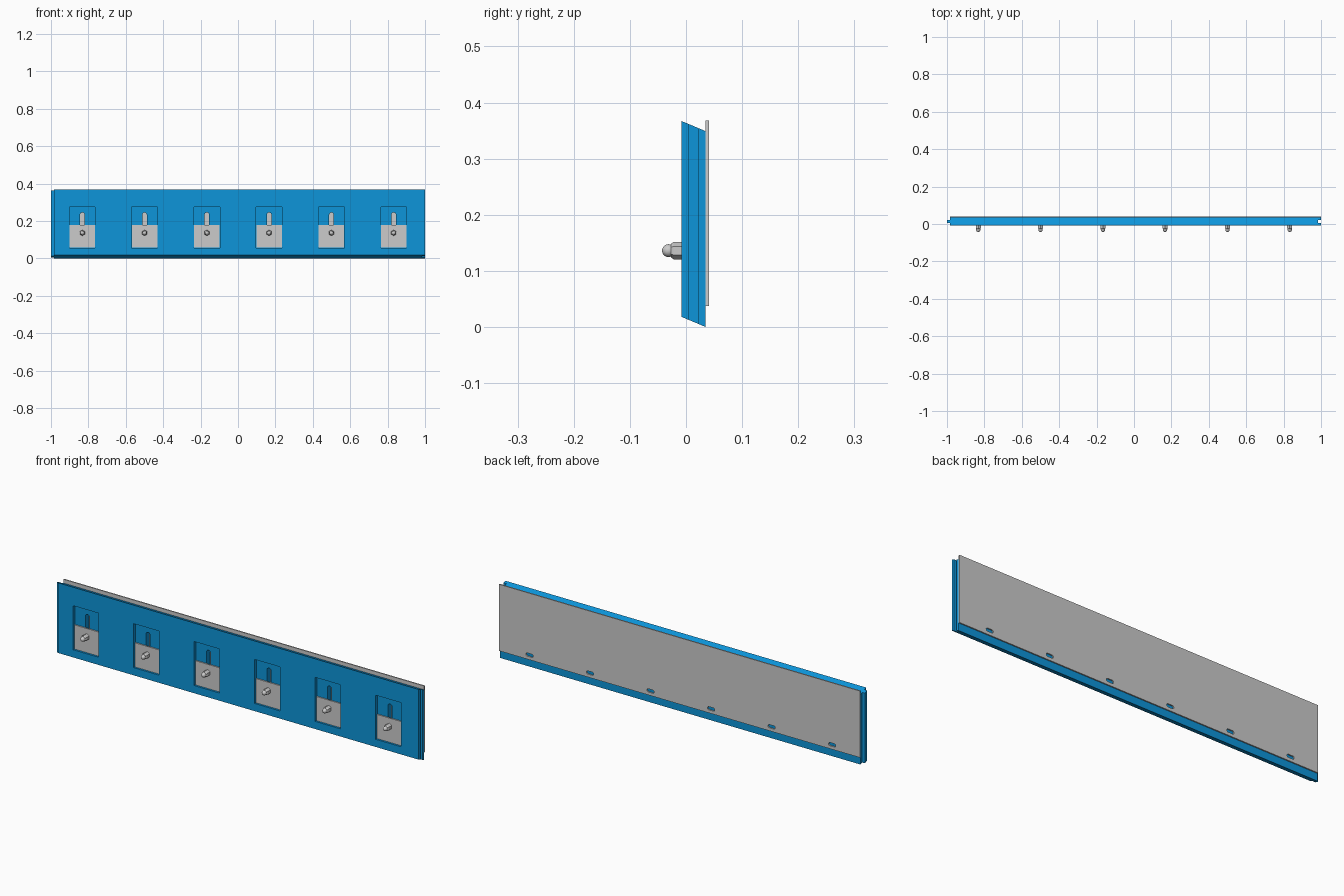
import bpy, bmesh, math
from mathutils import Matrix

if "Cube" in bpy.data.objects:
    bpy.data.objects.remove(bpy.data.objects["Cube"])

FRONT, BACK = -0.008, 0.035
SLOPE = 0.018 / (BACK - FRONT)
XS = [-0.8325 + i * 0.333 for i in range(6)]
blue = bpy.data.materials.new("blue")
blue.diffuse_color = (0.004, 0.3, 0.7, 1)
blue.use_nodes = True
blue.node_tree.nodes["Principled BSDF"].inputs["Base Color"].default_value = blue.diffuse_color


def make(name, bm, mat=None):
    bmesh.ops.recalc_face_normals(bm, faces=bm.faces)
    me = bpy.data.meshes.new(name)
    bm.to_mesh(me)
    bm.free()
    ob = bpy.data.objects.new(name, me)
    bpy.context.collection.objects.link(ob)
    if mat:
        me.materials.append(mat)
    return ob


def prism(bm, pts, offset):
    """Extrude a polygon of 3D points by an offset."""
    f = bm.faces.new([bm.verts.new(p) for p in pts])
    new = bmesh.ops.extrude_face_region(bm, geom=[f])["geom"]
    vs = [v for v in new if isinstance(v, bmesh.types.BMVert)]
    bmesh.ops.translate(bm, verts=vs, vec=offset)


def box(bm, x0, x1, y0, y1, z0, z1):
    prism(bm, [(x0, y0, z0), (x1, y0, z0), (x1, y0, z1), (x0, y0, z1)], (0, y1 - y0, 0))


def slot(bm, cx, cz, half, r, y0, y1, vertical):
    """Rounded slot prism running along y."""
    pts = []
    for side, start in ((1, -math.pi / 2), (-1, math.pi / 2)):
        for i in range(9):
            a = start + math.pi * i / 8
            u, w = side * half + r * math.cos(a), r * math.sin(a)
            pts.append((cx - w, y0, cz + u) if vertical else (cx + u, y0, cz + w))
    prism(bm, pts, (0, y1 - y0, 0))


def cut(ob, bm):
    cutter = make("cutter", bm)
    cutter.hide_render = True
    m = ob.modifiers.new("cut", 'BOOLEAN')
    m.operation, m.solver, m.object = 'DIFFERENCE', 'EXACT', cutter
    bpy.context.view_layer.objects.active = ob
    bpy.ops.object.modifier_apply(modifier=m.name)
    bpy.data.objects.remove(cutter)


# Blue board: plan outline with tongue (left) and groove (right), sheared so ends slope
L, R, T0, T1 = -0.985, 1.0, 0.005, 0.022
plan = [(L, FRONT), (R, FRONT), (R, T0), (R - 0.015, T0), (R - 0.015, T1), (R, T1),
        (R, BACK), (L, BACK), (L, T1), (-1, T1), (-1, T0), (L, T0)]
bm = bmesh.new()
prism(bm, [(x, y, 0.018 - SLOPE * (y - FRONT)) for x, y in plan], (0, 0, 0.349))
board = make("board", bm, blue)

# Pockets in the front, then vertical slots through to the back plate
bm = bmesh.new()
for x in XS:
    box(bm, x - 0.069, x + 0.069, FRONT - 0.02, FRONT + 0.014, 0.056, 0.275)
cut(board, bm)
bm = bmesh.new()
for x in XS:
    slot(bm, x, 0.175, 0.058, 0.012, FRONT - 0.01, BACK + 0.01, True)
cut(board, bm)

# Back plate with small horizontal slots
bm = bmesh.new()
box(bm, L, R, BACK, 0.041, 0.037, 0.368)
plate = make("back_plate", bm)
bm = bmesh.new()
for x in XS:
    slot(bm, x, 0.06, 0.012, 0.008, BACK - 0.01, 0.06, False)
cut(plate, bm)

for i, x in enumerate(XS):
    # Clamp plate in the lower part of each pocket
    bm = bmesh.new()
    box(bm, x - 0.068, x + 0.068, FRONT + 0.008, FRONT + 0.014, 0.057, 0.177)
    make(f"clamp_plate_{i + 1}", bm)

    # Domed cap nut: chamfered hexagon, then a round cap
    to_front = Matrix.Translation((x, 0, 0.136)) @ Matrix.Rotation(math.pi / 2, 4, 'X')
    bm = bmesh.new()
    for r1, r2, h0, h1 in ((0.0155, 0.0155, -0.002, 0.022), (0.0155, 0.012, 0.022, 0.027)):
        bmesh.ops.create_cone(bm, cap_ends=True, segments=6, radius1=r1, radius2=r2,
                              depth=h1 - h0,
                              matrix=to_front @ Matrix.Translation((0, 0, (h0 + h1) / 2)))
    bmesh.ops.create_uvsphere(bm, u_segments=20, v_segments=12, radius=0.0115,
                              matrix=to_front @ Matrix.Translation((0, 0, 0.0312)))
    nut = make(f"cap_nut_{i + 1}", bm)
    bpy.ops.object.select_all(action='DESELECT')
    nut.select_set(True)
    bpy.context.view_layer.objects.active = nut
    bpy.ops.object.shade_smooth_by_angle(angle=math.radians(30))
